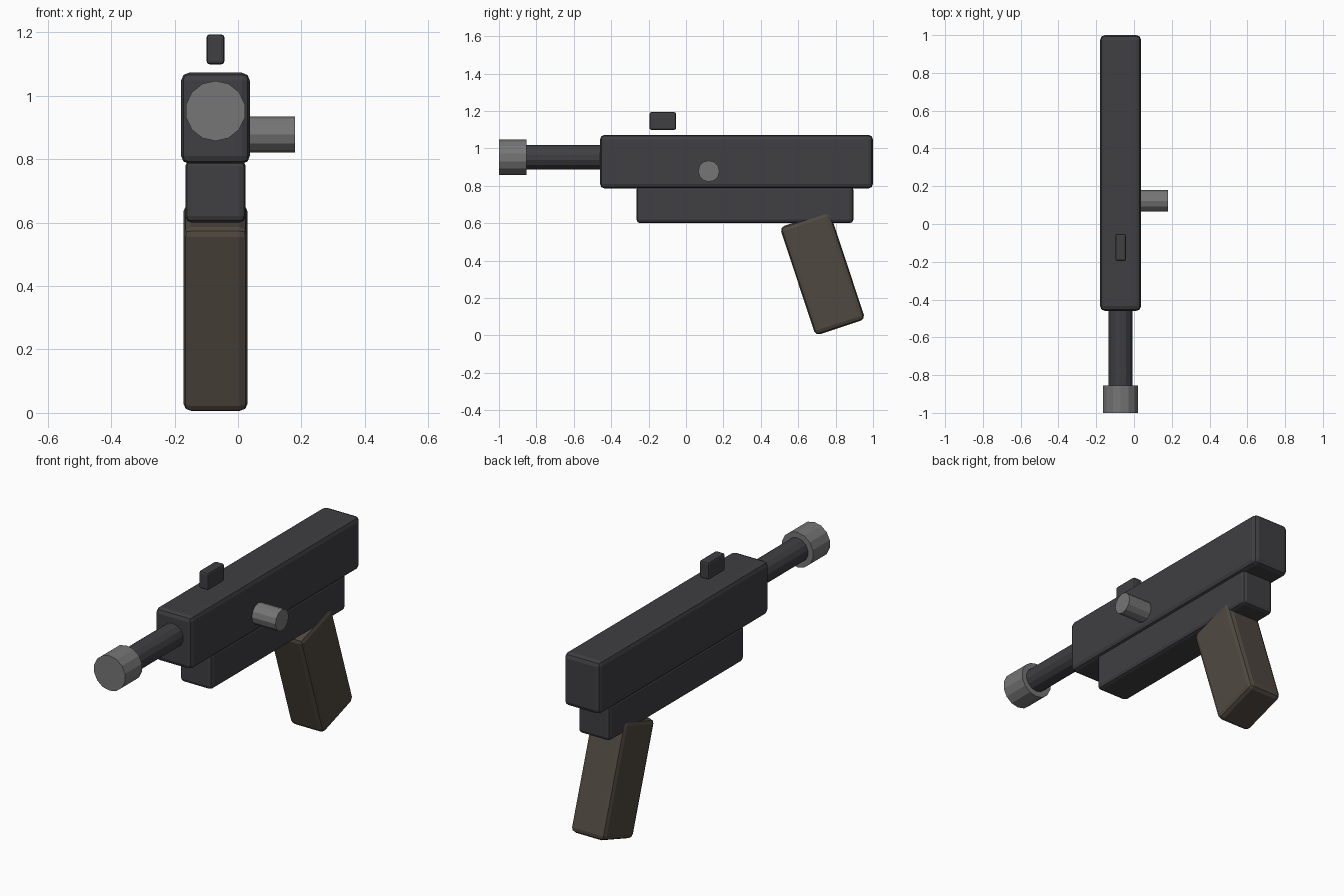
import bpy, math

if "Cube" in bpy.data.objects:
    bpy.data.objects.remove(bpy.data.objects["Cube"])

CX = -0.071  # centre plane of the body


def material(name, rgb):
    m = bpy.data.materials.new(name)
    m.diffuse_color = (*rgb, 1)
    m.use_nodes = True
    m.node_tree.nodes["Principled BSDF"].inputs["Base Color"].default_value = m.diffuse_color
    return m


DARK = material("dark_metal", (0.05, 0.05, 0.055))
STEEL = material("steel", (0.18, 0.18, 0.18))
BROWN = material("brown_grip", (0.08, 0.066, 0.052))


def box(name, centre, size, mat, bevel, tilt=0):
    bpy.ops.mesh.primitive_cube_add(size=1, location=centre)
    o = bpy.context.object
    o.name = name
    o.scale = size
    bpy.ops.object.transform_apply(location=False, rotation=False, scale=True)
    o.rotation_euler.x = tilt
    b = o.modifiers.new("bevel", 'BEVEL')
    b.width, b.segments = bevel, 2
    o.data.materials.append(mat)
    return o


def rod(name, centre, radius, length, rotation, mat, sides):
    bpy.ops.mesh.primitive_cylinder_add(vertices=sides, radius=radius, depth=length,
                                        location=centre, rotation=rotation)
    o = bpy.context.object
    o.name = name
    o.data.materials.append(mat)
    return o


# Main body and lower frame
box("upper_body", (CX, 0.27, 0.929), (0.217, 1.46, 0.287), DARK, 0.025)
box("lower_frame", (CX, 0.315, 0.699), (0.19, 1.16, 0.198), DARK, 0.02)

# Grip, leaning backwards at the foot
box("grip", (CX, 0.73, 0.332), (0.203, 0.28, 0.61), BROWN, 0.025, math.radians(18.3))

# Barrel and muzzle, pointing forward
ALONG_Y = (math.pi / 2, 0, 0)
rod("barrel", (CX, -0.63, 0.952), 0.065, 0.5, ALONG_Y, DARK, 14)
rod("muzzle", (CX, -0.927, 0.952), 0.095, 0.146, ALONG_Y, STEEL, 14)

# Side knob
rod("side_knob", (0.089, 0.122, 0.878), 0.057, 0.18, (0, math.pi / 2, 0), STEEL, 12)

# Sight, floating just above the body
box("sight", (CX, -0.124, 1.146), (0.056, 0.143, 0.095), DARK, 0.01)
